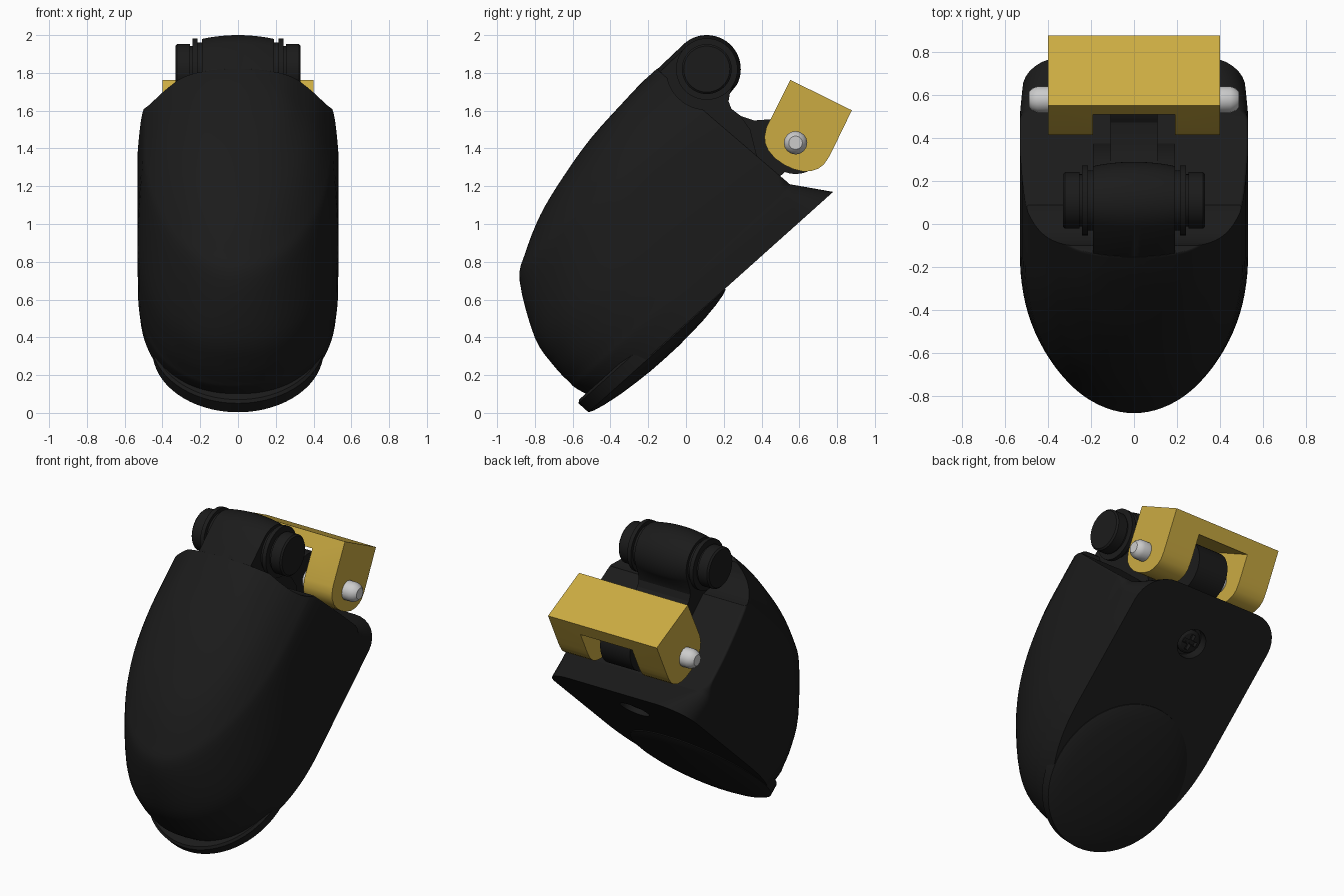
import bpy, bmesh, math
from mathutils import Vector

if "Cube" in bpy.data.objects:
    bpy.data.objects.remove(bpy.data.objects["Cube"])

def material(name, col):
    m = bpy.data.materials.new(name)
    m.diffuse_color = (*col, 1)
    m.use_nodes = True
    m.node_tree.nodes["Principled BSDF"].inputs["Base Color"].default_value = m.diffuse_color
    return m

DARK = material("dark_plastic", (0.011, 0.011, 0.011))
GOLD = material("gold_metal", (0.60, 0.41, 0.055))
STEEL = material("steel", (0.55, 0.55, 0.55))

def P(x, u, v):
    """Tilted frame: u runs up along the back plane, v out towards the front."""
    return Vector((x, 0.745 * u - 0.667 * v, 0.667 * u + 0.745 * v))

def loft(name, rings, mat):
    """Closed solid through rings with equal point counts."""
    bm = bmesh.new()
    vs = [[bm.verts.new(p) for p in r] for r in rings]
    n = len(vs[0])
    for a, b in zip(vs, vs[1:]):
        for i in range(n):
            j = (i + 1) % n
            bm.faces.new((a[i], a[j], b[j], b[i]))
    bm.faces.new(vs[0][::-1])
    bm.faces.new(vs[-1])
    bmesh.ops.recalc_face_normals(bm, faces=bm.faces)
    me = bpy.data.meshes.new(name)
    bm.to_mesh(me)
    bm.free()
    ob = bpy.data.objects.new(name, me)
    bpy.context.collection.objects.link(ob)
    me.materials.append(mat)
    return ob

def prism(name, prof, x0, x1, mat):
    return loft(name, [[(x, y, z) for y, z in prof] for x in (x0, x1)], mat)

def circle(c, r, n=48, a0=0.0, a1=360.0):
    full = abs(a1 - a0) >= 360
    k = n if full else n - 1
    return [(c[0] + r * math.cos(math.radians(a0 + (a1 - a0) * i / k)),
             c[1] + r * math.sin(math.radians(a0 + (a1 - a0) * i / k))) for i in range(n)]

def lathe(name, c, prof, mat, n=48):
    """Turned part about an x-parallel axis; prof is (x, radius)."""
    return loft(name, [[(x, y, z) for y, z in circle(c, r, n)] for x, r in prof], mat)

def select(ob):
    bpy.ops.object.select_all(action='DESELECT')
    ob.select_set(True)
    bpy.context.view_layer.objects.active = ob

def cut(ob, cutter):
    select(ob)
    m = ob.modifiers.new("cut", 'BOOLEAN')
    m.operation, m.solver, m.object = 'DIFFERENCE', 'EXACT', cutter
    bpy.ops.object.modifier_apply(modifier=m.name)
    bpy.data.objects.remove(cutter)

def lerp(tab, v):
    for (a, fa), (b, fb) in zip(tab, tab[1:]):
        if v <= b:
            return fa + (fb - fa) * max(0, (v - a) / (b - a))
    return tab[-1][1]

def catmull(rows, sub):
    out = []
    for i in range(len(rows) - 1):
        q = [rows[max(0, min(len(rows) - 1, i + k))] for k in (-1, 0, 1, 2)]
        for s in range(sub):
            t = s / sub
            out.append([0.5 * (2 * b + (c - a) * t + (2 * a - 5 * b + 4 * c - d) * t * t
                               + (3 * b - a - 3 * c + d) * t ** 3) for a, b, c, d in zip(*q)])
    return out + [list(rows[-1])]

KNUCKLE, PIN = (0.11, 1.82), (0.58, 1.43)

# Shell: stacked layers (height v, tip u, half width, where the tip curve starts, roundness)
layers = [(.352, -.30, .52, .45, 2.2), (.48, -.345, .53, .45, 2.3), (.535, -.352, .53, .45, 2.3),
          (.653, -.355, .532, .48, 2.3), (.832, -.33, .53, .55, 2.2), (1.108, -.19, .508, .75, 2),
          (1.2, -.066, .475, .8, 2), (1.296, .127, .41, .85, 2), (1.365, .35, .335, .9, 2),
          (1.42, .6, .25, .96, 2), (1.45, .88, .14, 1.03, 2), (1.46, 1.0, .04, 1.06, 2)]
rings = []
for v, u0, w, uc, p in catmull(layers, 4):
    ue = lerp([(.352, 1.361), (.535, 1.217), (1.12, 1.14), (1.46, 1.10)], v)
    r = lerp([(.352, .2), (.48, .12), (.6, .012)], v)
    ring = []
    for i in range(49):
        a = math.pi * i / 48
        c, s = math.cos(a), max(0, math.sin(a))
        ring.append(P(math.copysign(w * abs(c) ** (2 / p), c), uc - (uc - u0) * s ** (2 / p), v))
    corner = [(r * (1 - math.cos(k * math.pi / 16)), r * (1 - math.sin(k * math.pi / 16)))
              for k in range(9)]
    ring += [P(-w + dx, ue - du, v) for dx, du in corner]
    ring += [P(w - dx, ue - du, v) for dx, du in corner[::-1]]
    rings.append(ring)
shell = loft("shell", rings, DARK)
cut(shell, lathe("scoop", KNUCKLE, [(-.7, .215), (.7, .215)], DARK))

def disc_v(name, u, steps, mat, n=40):
    """Round part standing on the back plane; steps are (v, radius)."""
    return loft(name, [[P(r * math.cos(2 * math.pi * i / n), u + r * math.sin(2 * math.pi * i / n), v)
                        for i in range(n)] for v, r in steps], mat)

# Recessed screw with a cross slot in the back plane
cut(shell, disc_v("screw_hole", 1.04, [(.30, .095), (.42, .095)], DARK))
screw = disc_v("screw", 1.04, [(.44, .075), (.39, .075), (.378, .06), (.372, .02)], DARK)
for a, b in ((.05, .014), (.014, .05)):
    cut(screw, loft("slot", [[P(sx * a, 1.04 + su * b, v) for sx, su in
                              ((1, 1), (-1, 1), (-1, -1), (1, -1))] for v in (.34, .405)], DARK))

# Fingertip pad: oval plate with a bulged face
pad = []
for v, k in [(.43, .97), (.417, 1.0), (.347, .985), (.335, .93), (.32, .8),
             (.305, .6), (.296, .4), (.29, .2), (.289, .03)]:
    pad.append([P(.46 * k * math.cos(t), .105 + .495 * k * math.sin(t), v)
                for t in (2 * math.pi * i / 64 for i in range(64))])
pad = loft("tip_pad", pad, DARK)

# Knuckle web: slightly crowned across x
web = []
for i in range(13):
    x = -.19 + .38 * i / 12
    d = .02 * (x / .19) ** 2
    prof = circle(KNUCKLE, .18 - d, 32, 132, -27)
    prof += [(.232, 1.69), (.225, 1.65), (.24, 1.61), (.29, 1.57), (.34, 1.50), (.38, 1.34), (.1, 1.3)]
    prof += [tuple(P(0, .9, 1.38))[1:], tuple(P(0, 1.02, 1.455 - d))[1:]]
    web.append([(x, y, z) for y, z in prof])
web = loft("knuckle_web", web, DARK)

# Knuckle end caps: flange and disc on each side
parts = [shell, screw, pad, web]
for s, side in ((1, "right"), (-1, "left")):
    parts.append(lathe("knuckle_cap_" + side, KNUCKLE,
                       [(s * x, r) for x, r in ((.15, .14), (.215, .14), (.215, .163), (.242, .163),
                                                (.242, .122), (.255, .122), (.255, .132),
                                                (.322, .132), (.332, .122))], DARK))

# Hinge lobe around the pin
lobe = [(.24, 1.61), (.29, 1.572), (.36, 1.548)] + circle(PIN, .165, 32, 130, -110)
lobe += [(.46, 1.22), (.3, 1.3)]
parts.append(prism("hinge_lobe", lobe, -.11, .11, DARK))

# Gold bracket with a slot for the lobe
gold = prism("bracket", [(.552, 1.763), (.878, 1.602), (.775, 1.39), (.755, 1.352), (.73, 1.315),
                         (.70, 1.293), (.66, 1.28), (.62, 1.278), (.57, 1.29), (.52, 1.313),
                         (.47, 1.348), (.435, 1.39), (.418, 1.43), (.416, 1.465), (.425, 1.51)],
             -.4, .4, GOLD)
E, D, T = Vector((.897, -.442)), Vector((-.442, -.897)), Vector((.552, 1.763))
slot = [tuple(T + E * a + D * b) for a, b in ((-.2, .095), (.6, .095), (.6, .8), (-.2, .8))]
cut(gold, prism("bracket_slot", slot, -.19, .19, GOLD))

# Steel hinge pin
half = [(.40, .062), (.45, .062), (.475, .052), (.49, .036)]
pin = lathe("hinge_pin", PIN, [(-x, r) for x, r in half[::-1]] + half, STEEL, 16)

for ob in parts + [gold, pin]:
    select(ob)
    bpy.ops.object.shade_smooth_by_angle(angle=math.radians(30))
